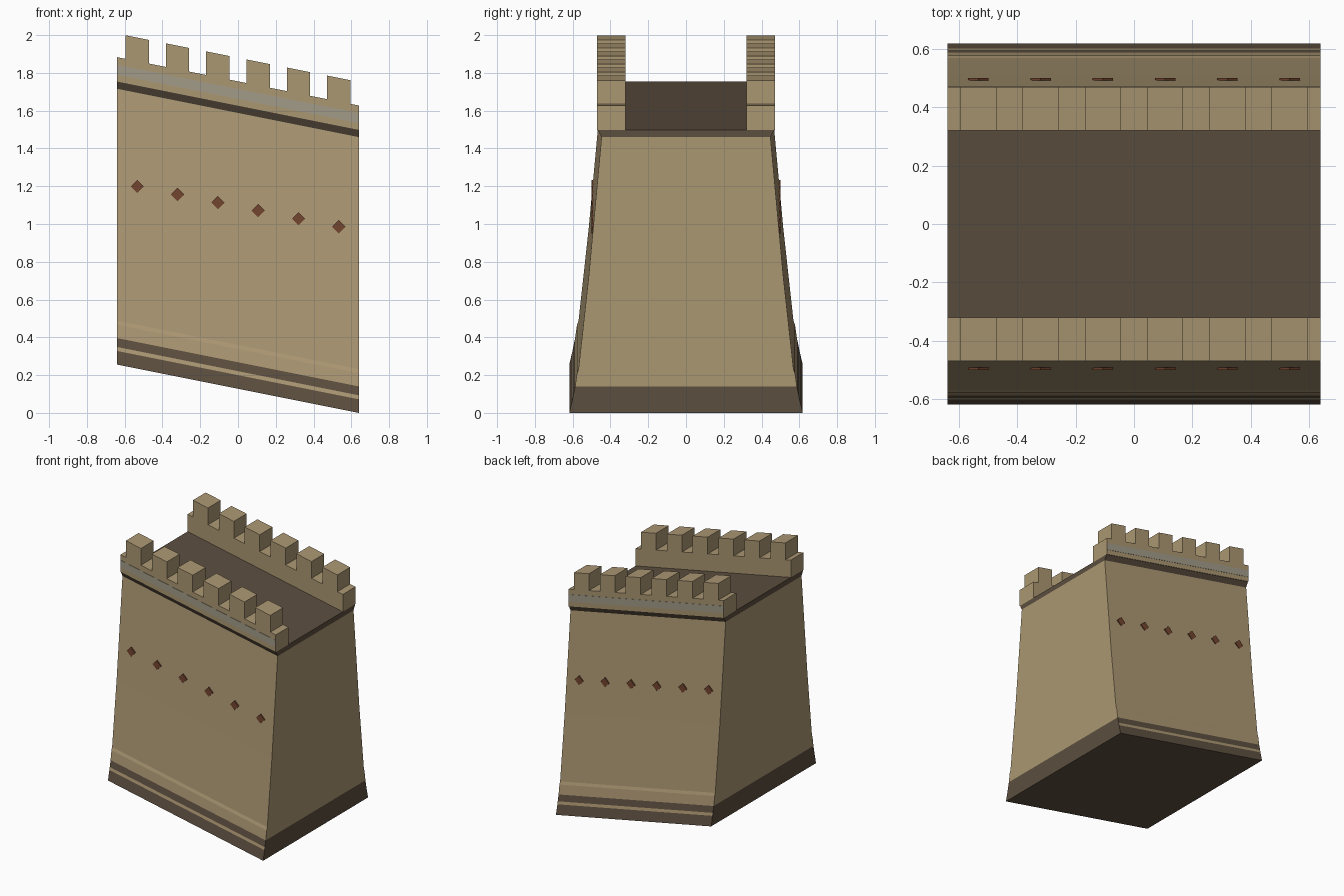
import bpy, bmesh, math

if "Cube" in bpy.data.objects:
    bpy.data.objects.remove(bpy.data.objects["Cube"])

HALF = 0.64      # half length of the wall section
SLOPE = -0.2     # the wall steps down along x as a shear


def material(name, rgb):
    m = bpy.data.materials.new(name)
    m.diffuse_color = (*rgb, 1)
    m.use_nodes = True
    m.node_tree.nodes["Principled BSDF"].inputs["Base Color"].default_value = m.diffuse_color
    return m


sand = material("sandstone", (0.41, 0.31, 0.17))
dark = material("dark brown stone", (0.107, 0.077, 0.05))
grey = material("pale grey band", (0.36, 0.33, 0.25))
rust = material("rust red", (0.17, 0.06, 0.028))


def make(name, bm, mats):
    bmesh.ops.recalc_face_normals(bm, faces=bm.faces)
    me = bpy.data.meshes.new(name)
    bm.to_mesh(me)
    bm.free()
    for m in mats:
        me.materials.append(m)
    ob = bpy.data.objects.new(name, me)
    bpy.context.collection.objects.link(ob)
    return ob


def sheared_box(bm, x0, x1, y0, y1, z0, z1):
    v = [bm.verts.new((x, y, z + SLOPE * x))
         for x in (x0, x1) for y in (y0, y1) for z in (z0, z1)]
    for f in ((0, 1, 3, 2), (4, 6, 7, 5), (0, 4, 5, 1),
              (2, 3, 7, 6), (0, 2, 6, 4), (1, 5, 7, 3)):
        bm.faces.new([v[i] for i in f])


# Tapered wall body: (half depth, height, side colour, end colour) per level
levels = [(0.618, 0.128, 1, 1), (0.601, 0.200, 0, 1), (0.597, 0.221, 1, 1),
          (0.587, 0.268, 0, 0), (0.577, 0.338, 0, 0), (0.569, 0.359, 0, 0),
          (0.515, 0.850, 0, 0), (0.447, 1.588, 1, 1), (0.466, 1.626, 1, 1)]
bm = bmesh.new()
rings = []
for y, z, _, _ in levels:
    rings.append([bm.verts.new((sx * HALF, sy * y, z + SLOPE * sx * HALF))
                  for sx, sy in ((-1, -1), (1, -1), (1, 1), (-1, 1))])
for i in range(len(levels) - 1):
    for k in range(4):
        n = (k + 1) % 4
        f = bm.faces.new((rings[i][k], rings[i][n], rings[i + 1][n], rings[i + 1][k]))
        f.material_index = levels[i][2 + k % 2]
for ring in (rings[0], rings[-1]):       # underside and walkway
    bm.faces.new(ring).material_index = 1
make("wall_body", bm, [sand, dark])

for side, label in ((-1, "front"), (1, "back")):
    ya, yb = sorted((side * 0.32, side * 0.47))
    # Parapet
    bm = bmesh.new()
    sheared_box(bm, -HALF, HALF, ya, yb, 1.626, 1.755)
    make(label + "_parapet", bm, [sand])
    # Merlons
    bm = bmesh.new()
    for i in range(6):
        c = (i - 2.5) * 0.2135
        sheared_box(bm, c - 0.062, c + 0.062, ya, yb, 1.755, 1.88)
    make(label + "_merlons", bm, [sand])
    # Pale band on the outer parapet face
    bm = bmesh.new()
    y0, y1 = sorted((side * 0.469, side * 0.472))
    sheared_box(bm, -HALF, HALF, y0, y1, 1.662, 1.715)
    make(label + "_pale_band", bm, [grey])
    # Row of diamond studs
    bm = bmesh.new()
    for i in range(6):
        c = (i - 2.5) * 0.2135
        zc = 1.092 + SLOPE * c
        loops = [[bm.verts.new((c + 0.035 * math.cos(a * math.pi / 2), side * y,
                                zc + 0.035 * math.sin(a * math.pi / 2)))
                  for a in range(4)] for y in (0.492, 0.5005)]
        for loop in loops:
            bm.faces.new(loop)
        for k in range(4):
            n = (k + 1) % 4
            bm.faces.new((loops[0][k], loops[0][n], loops[1][n], loops[1][k]))
    make(label + "_diamond_studs", bm, [rust])
